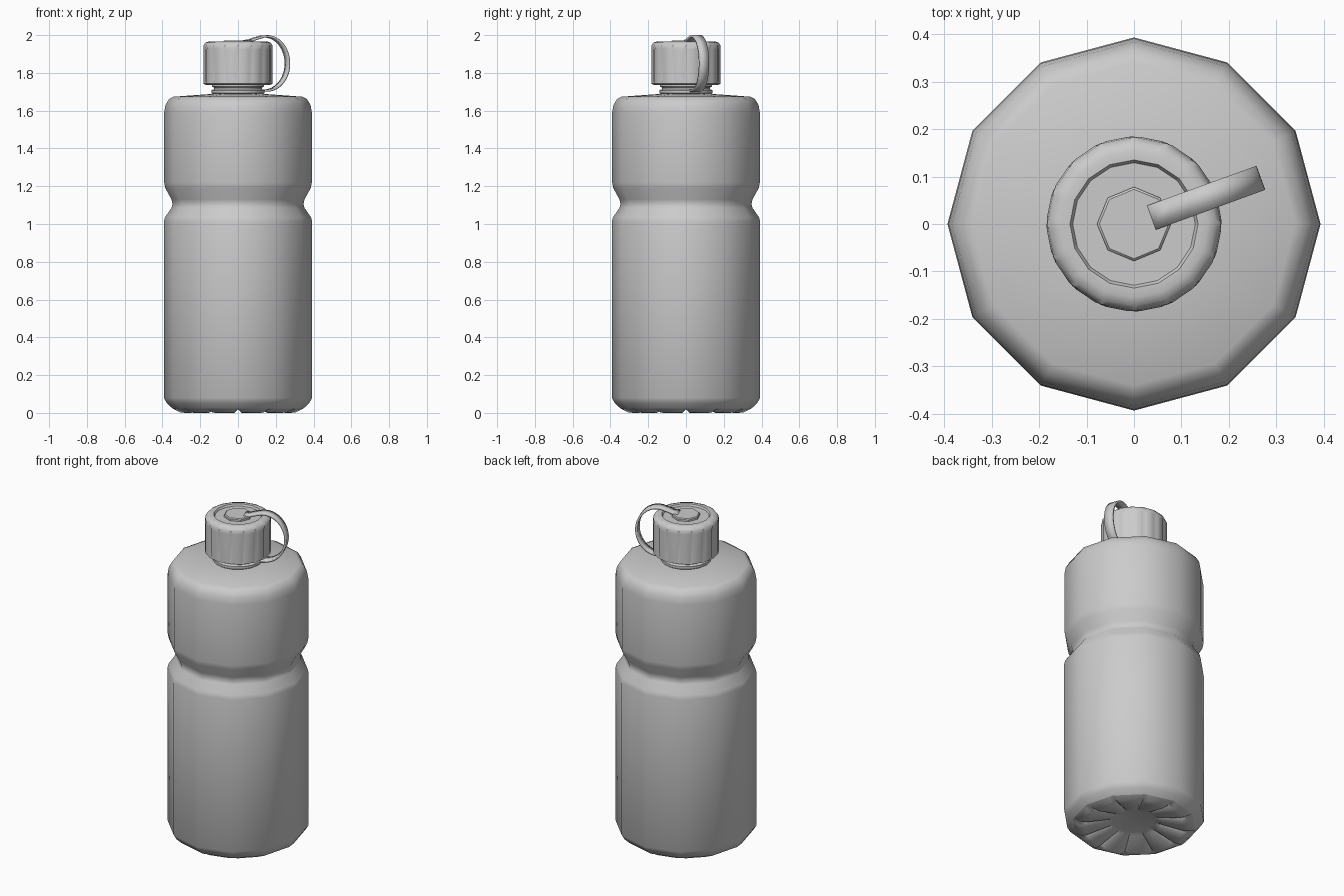
import bpy, math
from math import cos, sin, pi, radians

if "Cube" in bpy.data.objects:
    bpy.data.objects.remove(bpy.data.objects["Cube"])


def make(name, verts, faces, angle=40):
    mesh = bpy.data.meshes.new(name)
    mesh.from_pydata(verts, [], faces)
    ob = bpy.data.objects.new(name, mesh)
    bpy.context.collection.objects.link(ob)
    bpy.ops.object.select_all(action='DESELECT')
    bpy.context.view_layer.objects.active = ob
    ob.select_set(True)
    bpy.ops.object.shade_smooth_by_angle(angle=radians(angle))
    return ob


def lathe(name, rings, n, groove=0.0, start=True, end=True, angle=40):
    """Spin rings (radius, z, groove inset, groove lift) into an n-sided solid.
    With a groove angle, every corner gets a notch of that half width."""
    offs = [-groove, 0, groove] if groove else [0]
    m = n * len(offs)
    verts, faces = [], []
    for ring in rings:
        r, z, inset, lift = (tuple(ring) + (0, 0))[:4]
        for i in range(n):
            for o in offs:
                a = 2 * pi * i / n + o
                rr = r * cos(pi / n) / cos(abs(o) - pi / n)
                if o == 0:
                    verts.append(((rr - inset) * cos(a), (rr - inset) * sin(a), z + lift))
                else:
                    verts.append((rr * cos(a), rr * sin(a), z))
    for k in range(len(rings) - 1):
        for j in range(m):
            j2 = (j + 1) % m
            faces.append((k * m + j, k * m + j2, k * m + m + j2, k * m + m + j))
    if start:
        faces.append(tuple(reversed(range(m))))
    if end:
        faces.append(tuple(range((len(rings) - 1) * m, len(rings) * m)))
    return make(name, verts, faces, angle)


# Twelve-sided bottle body with pinched waist
lathe("bottle_body", [
    (.345, .022), (.375, .05), (.393, .08), (.393, 1.01), (.387, 1.035),
    (.352, 1.085), (.347, 1.105), (.352, 1.13), (.385, 1.19), (.391, 1.22),
    (.391, 1.59), (.384, 1.63), (.365, 1.662), (.34, 1.674), (.12, 1.69)],
    12, start=False, angle=50)

# Recessed base with radial grooves
lathe("bottle_base", [
    (.12, .045), (.15, .035, 0, .006), (.28, 0, 0, .02),
    (.31, .002, 0, .016), (.345, .022)],
    12, groove=radians(4), end=False)

# Threaded neck
lathe("neck", [
    (.125, 1.68), (.14, 1.693), (.14, 1.708), (.127, 1.714), (.127, 1.722),
    (.138, 1.728), (.138, 1.75)], 16)

# Screw cap with grip grooves and a recessed top
lathe("screw_cap", [
    (.172, 1.737), (.184, 1.743), (.186, 1.755, .009), (.186, 1.925, .009),
    (.183, 1.945), (.172, 1.96), (.155, 1.966), (.135, 1.966), (.129, 1.955)],
    16, groove=radians(3.5))

# Button the strap hangs from
lathe("strap_button", [(.078, 1.945), (.078, 1.966), (.073, 1.971)], 8)

# Strap looping from the button down to the neck
path = [(.04, 1.968), (.072, 1.972), (.093, 1.98)]
for i in range(17):
    t = radians(110 - i * 205 / 16)
    path.append((.155 + .124 * cos(t), 1.85 + .144 * sin(t)))
path.append((.125, 1.705))
d = radians(20)
verts = [(s * cos(d) - w * sin(d), s * sin(d) + w * cos(d), z)
         for s, z in path for w in (-.027, .027)]
faces = [(2 * i, 2 * i + 2, 2 * i + 3, 2 * i + 1) for i in range(len(path) - 1)]
strap = make("strap", verts, faces)
solid = strap.modifiers.new("thickness", 'SOLIDIFY')
solid.thickness = .012
solid.offset = 0
